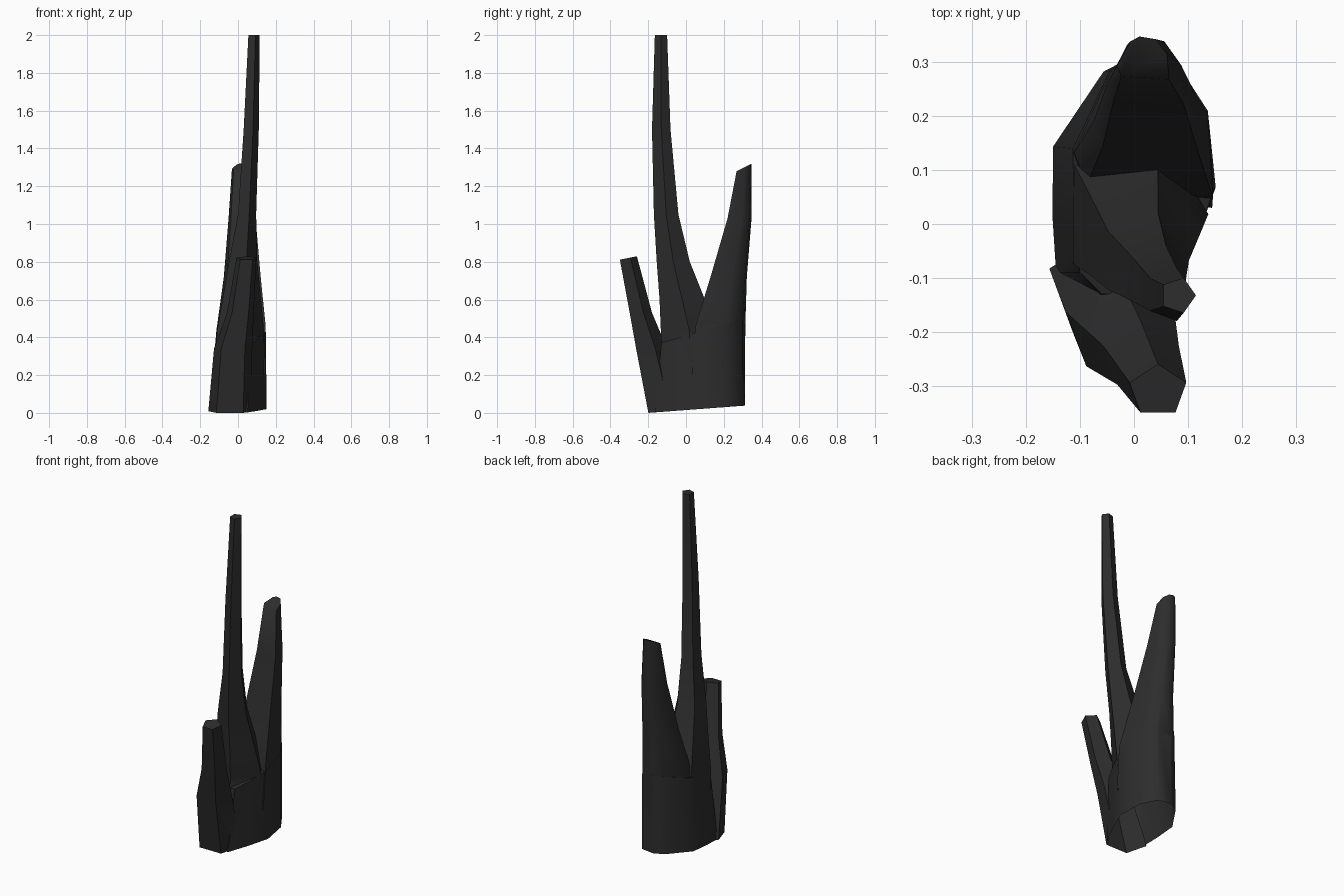
import bpy, bmesh, math
from mathutils import Vector

cube = bpy.data.objects.get("Cube")
if cube:
    bpy.data.objects.remove(cube, do_unlink=True)

charcoal = bpy.data.materials.new("charcoal")
charcoal.use_nodes = True
charcoal.diffuse_color = (0.026, 0.026, 0.026, 1)
charcoal.node_tree.nodes["Principled BSDF"].inputs["Base Color"].default_value = charcoal.diffuse_color


def fit(values, low, high):
    """Stretch values to span low..high."""
    a, b = min(values), max(values)
    return [low + (v - a) / (b - a) * (high - low) for v in values]


def loft(name, loops):
    """Skin a stack of closed point loops and cap both ends."""
    bm = bmesh.new()
    loops = [[bm.verts.new(p) for p in loop] for loop in loops]
    for low, high in zip(loops, loops[1:]):
        for i in range(len(low)):
            j = (i + 1) % len(low)
            bm.faces.new((low[i], low[j], high[j], high[i]))
    bm.faces.new(loops[0][::-1])
    bm.faces.new(loops[-1])
    mesh = bpy.data.meshes.new(name)
    bm.to_mesh(mesh)
    bm.free()
    mesh.materials.append(charcoal)
    obj = bpy.data.objects.new(name, mesh)
    bpy.context.collection.objects.link(obj)
    return obj


def pentagon(phase):
    angles = [math.radians(phase + 72 * i) for i in range(5)]
    return [(math.cos(a), math.sin(a)) for a in angles]


def tine(name, section, tip_slope, rings):
    """Loft a section through rings given as (z, x min, x max, y min, y max)."""
    loops = []
    for ring in rings:
        z, x0, x1, y0, y1 = ring
        xs = fit([p[0] for p in section], x0, x1)
        ys = fit([p[1] for p in section], y0, y1)
        slope = tip_slope if ring is rings[-1] else 0
        loops.append([(x, y, z + slope * (y - (y0 + y1) / 2)) for x, y in zip(xs, ys)])
    return loft(name, loops)


# Trunk: foot outline and shoulder outline, counter-clockwise
foot = [(-0.158, -0.09), (-0.13, -0.16), (0.045, -0.175), (0.105, -0.05), (0.153, 0.07),
        (0.136, 0.21), (0.08, 0.3), (0.0, 0.312), (-0.06, 0.282), (-0.161, 0.145), (-0.163, 0.02)]
shoulder = [(-0.1, -0.09), (-0.06, -0.13), (0.07, -0.13), (0.107, -0.05), (0.147, 0.06),
            (0.137, 0.21), (0.08, 0.298), (0.0, 0.314), (-0.045, 0.285), (-0.113, 0.14), (-0.112, 0.0)]
stump = loft("forked_stump", [[(x, y, -0.1) for x, y in foot],
                              [(x, y, 0.41 + 0.3 * y) for x, y in shoulder]])

# Tall middle tine
middle = tine("middle_tine", pentagon(0), 0, [
    (0.12, -0.12, 0.12, -0.12, 0.18), (0.43, -0.112, 0.138, -0.133, 0.17),
    (0.6, -0.082, 0.122, -0.14, 0.10), (0.8, -0.048, 0.102, -0.155, 0.02),
    (1.05, 0.0, 0.096, -0.17, -0.04), (1.5, 0.03, 0.11, -0.18, -0.082),
    (2.0, 0.055, 0.115, -0.165, -0.1)])

# Medium back tine, which carries on the rear half of the shoulder
back = tine("back_tine", shoulder[4:10] + [(-0.09, 0.08)], 0.5, [
    (0.2, -0.125, 0.145, 0.03, 0.308), (0.46, -0.111, 0.1465, 0.05, 0.314),
    (0.72, -0.075, 0.12, 0.13, 0.322), (1.03, -0.05, 0.093, 0.22, 0.347),
    (1.3, -0.032, 0.065, 0.268, 0.348)])

# Short front tine
front = tine("front_tine", pentagon(18), 0.2, [
    (-0.1, -0.167, 0.07, -0.18, 0.02), (0.34, -0.127, 0.075, -0.264, -0.1),
    (0.53, -0.058, 0.083, -0.298, -0.18), (0.82, -0.008, 0.097, -0.35, -0.26)])

# Join the tines and trunk into one skin
bpy.context.view_layer.objects.active = stump
for part in (middle, back, front):
    union = stump.modifiers.new("join", "BOOLEAN")
    union.operation = "UNION"
    union.solver = "EXACT"
    union.object = part
    bpy.ops.object.modifier_apply(modifier=union.name)
    bpy.data.objects.remove(part, do_unlink=True)

# Slanted cut along the bottom, left open
bm = bmesh.new()
bm.from_mesh(stump.data)
bmesh.ops.bisect_plane(bm, geom=bm.verts[:] + bm.edges[:] + bm.faces[:],
                       plane_co=Vector((0, -0.2, 0)),
                       plane_no=Vector((0, -0.075, 1)), clear_inner=True)
bm.to_mesh(stump.data)
bm.free()

bpy.ops.object.select_all(action="DESELECT")
stump.select_set(True)
bpy.ops.object.shade_smooth_by_angle(angle=math.radians(60))
